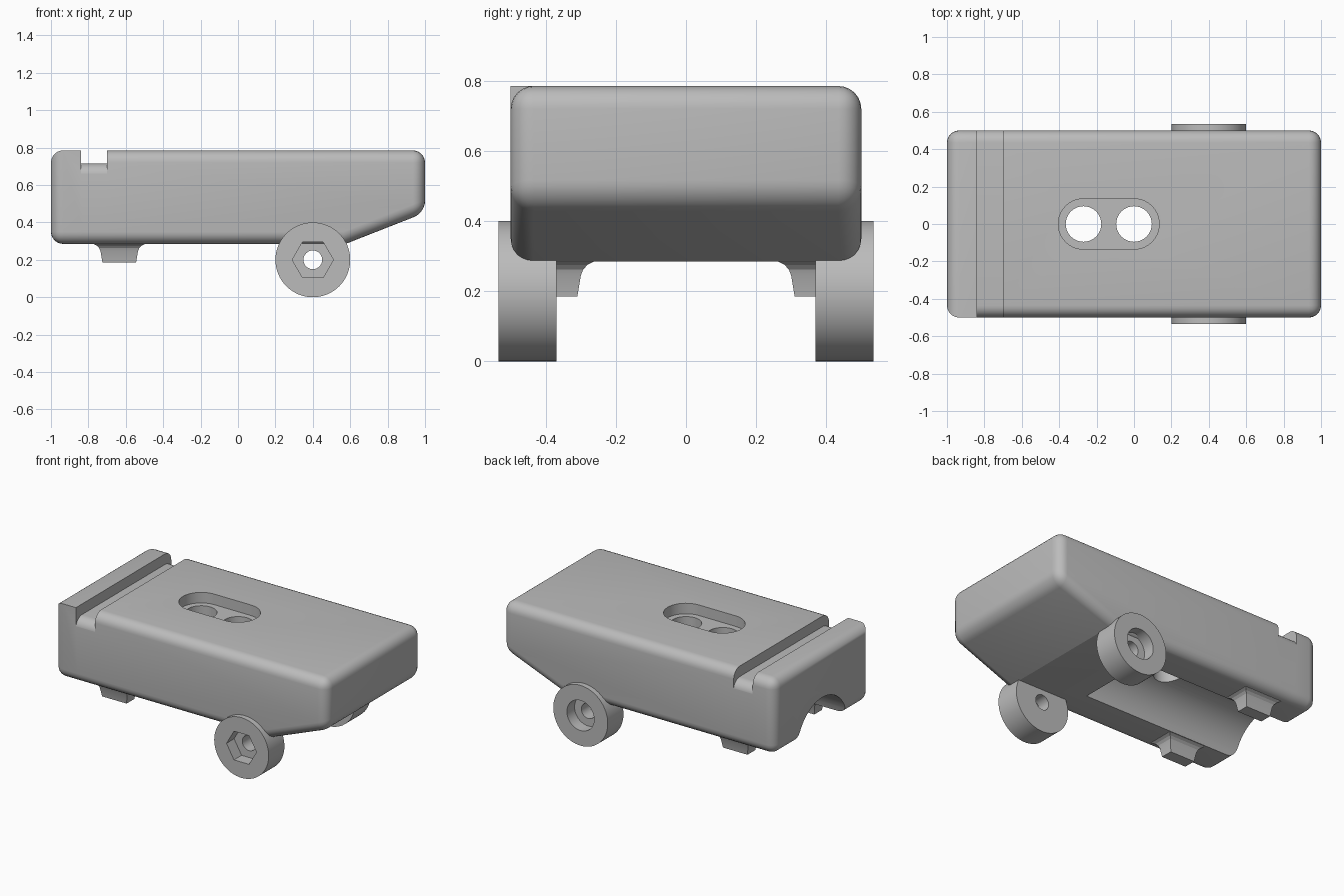
import bpy, bmesh
from math import sin, cos, pi, radians

cube = bpy.data.objects.get("Cube")
if cube:
    bpy.data.objects.remove(cube, do_unlink=True)

GREY = (0.5, 0.5, 0.5, 1.0)
grey = bpy.data.materials.new("plain_grey")
grey.use_nodes = True
grey.diffuse_color = GREY
grey.node_tree.nodes["Principled BSDF"].inputs["Base Color"].default_value = GREY


def make_object(name, bm):
    bmesh.ops.recalc_face_normals(bm, faces=bm.faces)
    mesh = bpy.data.meshes.new(name)
    bm.to_mesh(mesh)
    bm.free()
    mesh.materials.append(grey)
    obj = bpy.data.objects.new(name, mesh)
    bpy.context.collection.objects.link(obj)
    return obj


def loft(rings):
    """Skin a stack of equal rings and cap both ends."""
    bm = bmesh.new()
    loops = [[bm.verts.new(p) for p in ring] for ring in rings]
    n = len(loops[0])
    for a, b in zip(loops, loops[1:]):
        for i in range(n):
            j = (i + 1) % n
            bm.faces.new((a[i], a[j], b[j], b[i]))
    bm.faces.new(loops[0])
    bm.faces.new(loops[-1])
    bmesh.ops.recalc_face_normals(bm, faces=bm.faces)
    return bm


def prism(points, axis, low, high):
    """Extrude a flat outline along one axis."""
    place = {"x": lambda u, v, t: (t, u, v),
             "y": lambda u, v, t: (u, t, v),
             "z": lambda u, v, t: (u, v, t)}[axis]
    return loft([[place(u, v, t) for u, v in points] for t in (low, high)])


def arc(cu, cv, r, start, end, steps):
    angles = [radians(start + (end - start) * i / steps) for i in range(steps + 1)]
    return [(cu + r * cos(a), cv + r * sin(a)) for a in angles]


def circle(cu, cv, r, sides=48):
    return arc(cu, cv, r, 0, 360, sides)[:-1]


def cut(obj, cutters):
    """Subtract solids from an object and keep the plain result."""
    tools = [make_object("cutter", bm) for bm in cutters]
    for tool in tools:
        tool.hide_render = True
        mod = obj.modifiers.new("cut", "BOOLEAN")
        mod.operation = "DIFFERENCE"
        mod.solver = "EXACT"
        mod.object = tool
    bpy.context.view_layer.update()
    graph = bpy.context.evaluated_depsgraph_get()
    result = bpy.data.meshes.new_from_object(obj.evaluated_get(graph))
    obj.modifiers.clear()
    obj.data = result
    for tool in tools:
        bpy.data.objects.remove(tool, do_unlink=True)


def shade(obj):
    bpy.ops.object.select_all(action="DESELECT")
    obj.select_set(True)
    bpy.context.view_layer.objects.active = obj
    bpy.ops.object.shade_smooth_by_angle(angle=radians(20))


# Body: side outline extruded across, with rounded edges
BOTTOM, TOP = 0.285, 0.785
R = 0.065
outline = [(-1, BOTTOM), (0.575, BOTTOM), (1, 0.452), (1, TOP), (-1, TOP)]
bm = prism(outline, "y", -0.5, 0.5)
for x in (-0.83, -0.72):
    bmesh.ops.bisect_plane(bm, geom=bm.verts[:] + bm.edges[:] + bm.faces[:],
                           plane_co=(x, 0, 0), plane_no=(1, 0, 0))


def is_square_ridge_edge(edge):
    return (all(v.co.y < -0.49 and v.co.z > TOP - 0.01 for v in edge.verts)
            and sum(v.co.x for v in edge.verts) / 2 < -0.72)


rounded = [e for e in bm.edges
           if e.calc_face_angle(0) > 0.5 and not is_square_ridge_edge(e)]
bmesh.ops.bevel(bm, geom=rounded, offset=R, offset_type="OFFSET", segments=6,
                profile=0.5, affect="EDGES", clamp_overlap=False)
body = make_object("body", bm)

# Cross slot whose floor rolls over at both sides
FLOOR = 0.715
edge_y = 0.501 - R
slot = ([(-0.6, 0.9), (-0.6, FLOOR - R)]
        + arc(-edge_y, FLOOR - R, R, 180, 90, 8)
        + arc(edge_y, FLOOR - R, R, 90, 0, 8)
        + [(0.6, FLOOR - R), (0.6, 0.9)])

# Oval pocket in the deck, two holes, and the round channel underneath
pocket = arc(0, 0, 0.135, -90, 90, 20) + arc(-0.27, 0, 0.135, 90, 270, 20)
cut(body, [
    prism(slot, "x", -0.84, -0.70),
    prism(pocket, "z", FLOOR, 0.9),
    prism(circle(0, 0.225, 0.265, 64), "x", -1.1, 0.15),
    prism(circle(0, 0, 0.095), "z", 0.25, 0.8),
    prism(circle(-0.27, 0, 0.095), "z", 0.25, 0.8),
])
shade(body)

# Feet: tapered blocks that flare into the underside
flare = [(0.185, 0), (0.245, 0.01), (0.262, 0.017), (0.275, 0.029),
         (0.283, 0.045), (0.295, 0.055)]
for side, name in ((-1, "front_foot"), (1, "back_foot")):
    rings = []
    for z, grow in flare:
        x0, x1 = -0.725 - grow, -0.545 + grow
        y0, y1 = side * (0.31 - grow), side * (0.39 + grow)
        rings.append([(x0, y0, z), (x1, y0, z), (x1, y1, z), (x0, y1, z)])
    shade(make_object(name, loft(rings)))

# Wheels: bored discs, hexagonal recess in front and round recess behind
AXLE = (0.4, 0.2)
for side, name in ((-1, "front_wheel"), (1, "back_wheel")):
    inner, outer = sorted((side * 0.37, side * 0.535))
    wheel = make_object(name, prism(circle(*AXLE, 0.2, 64), "y", inner, outer))
    recess = circle(*AXLE, 0.11, 6) if side < 0 else circle(*AXLE, 0.1)
    near, far = sorted((side * 0.455, side * 0.6))
    cut(wheel, [
        prism(circle(*AXLE, 0.05, 32), "y", -0.7, 0.7),
        prism(recess, "y", near, far),
    ])
    shade(wheel)
